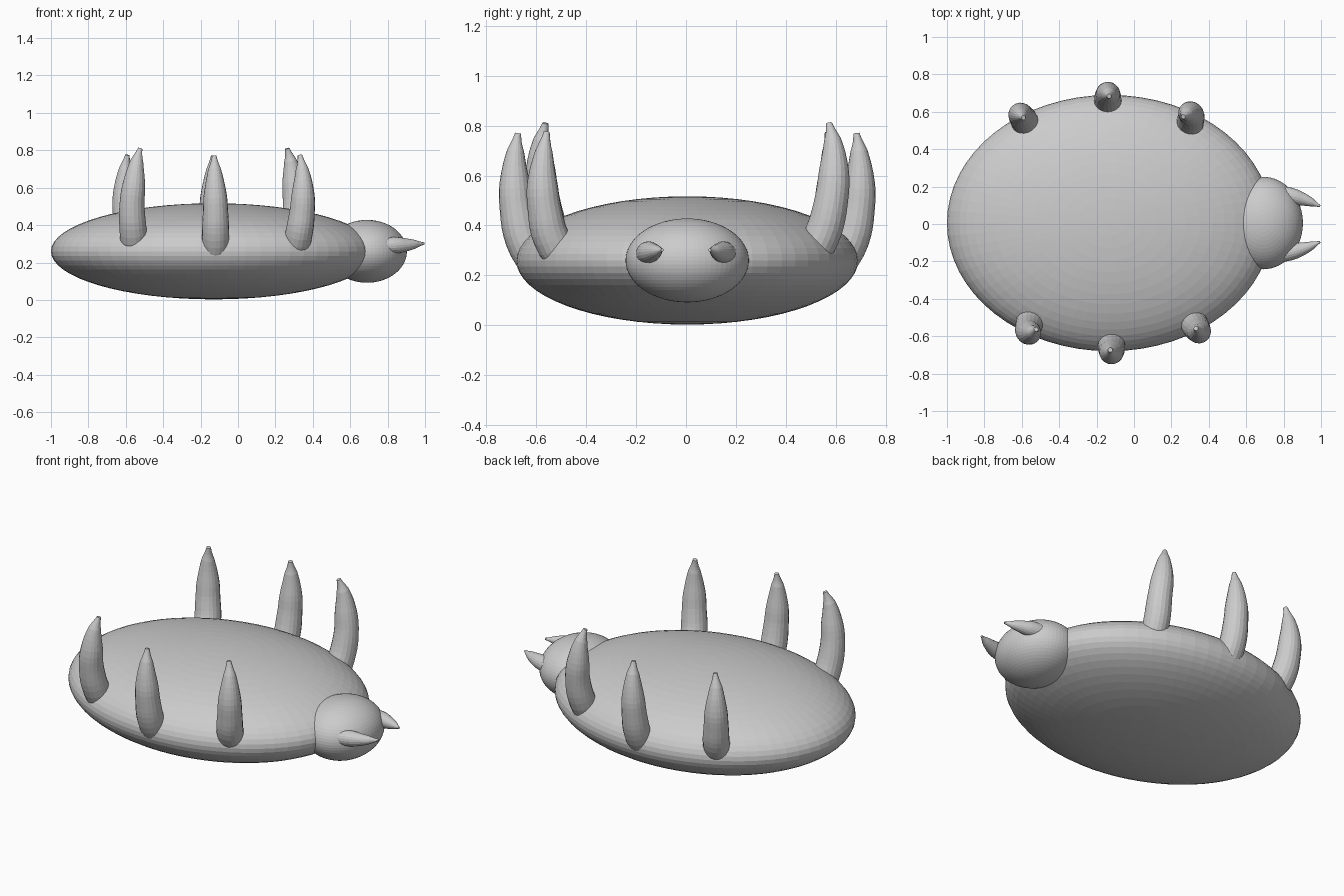
import bpy
from math import pi
from mathutils import Matrix, Vector

cube = bpy.data.objects.get("Cube")
if cube:
    bpy.data.objects.remove(cube, do_unlink=True)

# Single matt grey for the whole creature
grey = bpy.data.materials.new("plain grey")
grey.use_nodes = True
colour = (0.6, 0.6, 0.6, 1)
grey.diffuse_color = colour
grey.node_tree.nodes["Principled BSDF"].inputs["Base Color"].default_value = colour


def ellipsoid(name, centre, radii):
    bpy.ops.mesh.primitive_uv_sphere_add(segments=64, ring_count=32, radius=1, location=centre)
    obj = bpy.context.object
    obj.name = obj.data.name = name
    obj.scale = radii
    bpy.ops.object.transform_apply(location=False, rotation=False, scale=True)
    obj.data.materials.append(grey)


def tapered_tube(name, points, radii, matrix=Matrix()):
    """Curved tube through the points, with its own thickness at each."""
    curve = bpy.data.curves.new(name, 'CURVE')
    curve.dimensions = '3D'
    curve.bevel_depth = 1
    curve.bevel_resolution = 8
    curve.resolution_u = 4
    curve.use_fill_caps = True
    spline = curve.splines.new('BEZIER')
    spline.radius_interpolation = 'CARDINAL'
    spline.bezier_points.add(len(points) - 1)
    for knot, point, radius in zip(spline.bezier_points, points, radii):
        knot.co = matrix @ Vector(point)
        knot.radius = radius
        knot.handle_left_type = knot.handle_right_type = 'AUTO'
    obj = bpy.data.objects.new(name, curve)
    bpy.context.collection.objects.link(obj)
    bpy.ops.object.select_all(action='DESELECT')
    obj.select_set(True)
    bpy.context.view_layer.objects.active = obj
    bpy.ops.object.convert(target='MESH')
    obj = bpy.context.object
    obj.name = obj.data.name = name
    obj.data.materials.clear()
    obj.data.materials.append(grey)
    bpy.ops.object.shade_flat()


# Flattened body and head
ellipsoid("body", (-0.13, 0.005, 0.26), (0.87, 0.685, 0.257))
ellipsoid("head", (0.69, 0.005, 0.26), (0.213, 0.247, 0.168))

# Raised legs: three on one side, repeated by a half turn about the body
leg_radii = (0.07, 0.073, 0.068, 0.059, 0.034, 0.012)
legs = {
    "rear": [(-0.55, -0.47, 0.25), (-0.56, -0.535, 0.36), (-0.567, -0.572, 0.5),
             (-0.555, -0.583, 0.63), (-0.54, -0.577, 0.745), (-0.523, -0.563, 0.81)],
    "middle": [(-0.12, -0.59, 0.23), (-0.12, -0.65, 0.34), (-0.12, -0.678, 0.46),
               (-0.122, -0.687, 0.58), (-0.125, -0.683, 0.7), (-0.127, -0.673, 0.77)],
    "front": [(0.3, -0.47, 0.24), (0.325, -0.54, 0.35), (0.342, -0.566, 0.46),
              (0.348, -0.576, 0.58), (0.343, -0.569, 0.7), (0.331, -0.558, 0.775)],
}
pivot = Matrix.Translation((-0.13, 0.005, 0))
half_turn = pivot @ Matrix.Rotation(pi, 4, 'Z') @ pivot.inverted()
opposite = {"rear": "front", "middle": "middle", "front": "rear"}
for place, path in legs.items():
    tapered_tube("right_" + place + "_leg", path, leg_radii)
    tapered_tube("left_" + opposite[place] + "_leg", path, leg_radii, half_turn)

# Small pointed horns on the face
horn = [(0.76, 0.165, 0.285), (0.83, 0.152, 0.292), (0.89, 0.136, 0.294),
        (0.95, 0.115, 0.298), (0.995, 0.095, 0.302)]
horn_radii = (0.04, 0.044, 0.037, 0.022, 0.006)
for side, flip in (("left", 1), ("right", -1)):
    tapered_tube(side + "_horn", [(x, flip * y, z) for x, y, z in horn], horn_radii)
